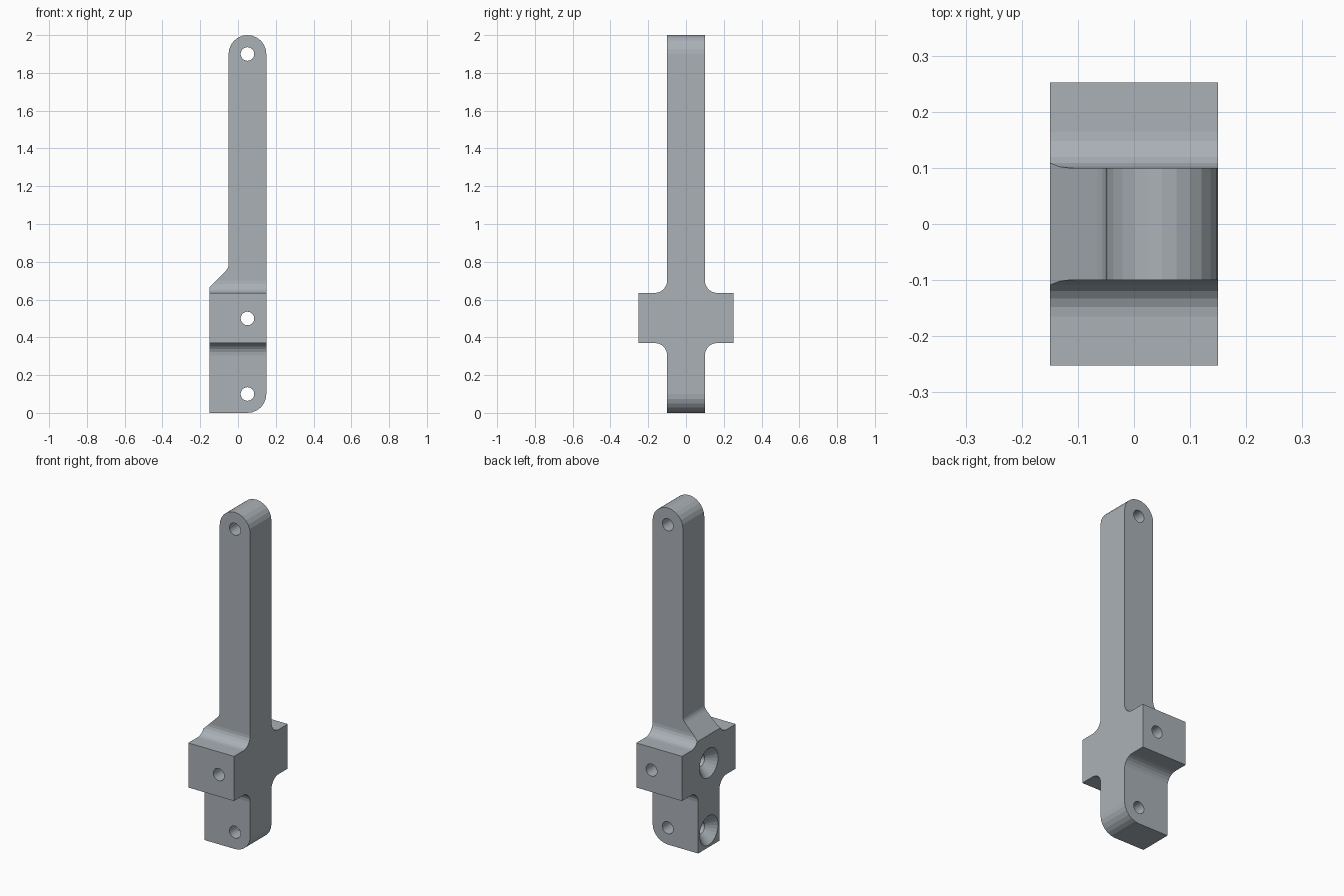
import bpy, bmesh
from math import sin, cos, radians
from mathutils import Matrix, Vector

if "Cube" in bpy.data.objects:
    bpy.data.objects.remove(bpy.data.objects["Cube"], do_unlink=True)

STEEL = (0.40, 0.44, 0.47, 1.0)
mat = bpy.data.materials.new("blue grey metal")
mat.use_nodes = True
mat.diffuse_color = STEEL
mat.node_tree.nodes["Principled BSDF"].inputs["Base Color"].default_value = STEEL


def arc(cx, cz, r, start, end, steps):
    """Points along an arc, angles in degrees."""
    angles = [radians(start + (end - start) * i / steps) for i in range(steps + 1)]
    return [(cx + r * cos(a), cz + r * sin(a)) for a in angles]


def add_object(name, bm):
    bmesh.ops.recalc_face_normals(bm, faces=bm.faces)
    mesh = bpy.data.meshes.new(name)
    bm.to_mesh(mesh)
    bm.free()
    mesh.materials.append(mat)
    obj = bpy.data.objects.new(name, mesh)
    bpy.context.collection.objects.link(obj)
    return obj


def prism(name, points, axis, half):
    """Extrude an outline through the model along the x or y axis."""
    bm = bmesh.new()
    place = (lambda u, v: (u, -half, v)) if axis == "y" else (lambda u, v: (-half, u, v))
    face = bm.faces.new([bm.verts.new(place(u, v)) for u, v in points])
    grown = bmesh.ops.extrude_face_region(bm, geom=[face])["geom"]
    move = Vector((0, 2 * half, 0) if axis == "y" else (2 * half, 0, 0))
    bmesh.ops.translate(bm, vec=move,
                        verts=[g for g in grown if isinstance(g, bmesh.types.BMVert)])
    return add_object(name, bm)


def countersink(name, z):
    """Screw hole turned about the x axis: wide cone, then a narrow bore."""
    profile = [(-0.2, 0), (-0.2, 0.137), (-0.098, 0.035), (0.05, 0.035), (0.05, 0)]
    bm = bmesh.new()
    verts = [bm.verts.new((x, 0, r)) for x, r in profile]
    edges = [bm.edges.new(pair) for pair in zip(verts, verts[1:])]
    bmesh.ops.spin(bm, geom=verts + edges, cent=(0, 0, 0), axis=(1, 0, 0),
                   angle=radians(360), steps=24)
    bmesh.ops.remove_doubles(bm, verts=bm.verts, dist=0.0001)
    bmesh.ops.translate(bm, verts=bm.verts, vec=(0, 0, z))
    return add_object(name, bm)


def combine(target, tool, operation):
    """Apply a boolean and discard the tool."""
    mod = target.modifiers.new(operation, "BOOLEAN")
    mod.operation, mod.solver, mod.object = operation, "EXACT", tool
    bpy.context.view_layer.update()
    graph = bpy.context.evaluated_depsgraph_get()
    mesh = bpy.data.meshes.new_from_object(target.evaluated_get(graph))
    target.modifiers.clear()
    target.data = mesh
    bpy.data.objects.remove(tool, do_unlink=True)


# Side outline: rounded arm, sloped shoulder and rounded foot
side = [(-0.15, 0)]
side += arc(0.05, 0.1, 0.1, -90, 0, 6)
side += arc(0.05, 1.9, 0.1, 0, 180, 12)
side += arc(-0.10, 0.787, 0.05, 0, -45, 3)
side += [(-0.15, 0.667)]
bracket = prism("bracket_arm", side, "y", 0.3)

# Cross outline: narrow bar with filleted flanges, mirrored across the middle
half = [(0.1, -0.1)]
half += arc(0.165, 0.305, 0.065, 180, 90, 6)
half += [(0.252, 0.37), (0.252, 0.635)]
half += arc(0.165, 0.70, 0.065, -90, -180, 6)
half += [(0.1, 2.1)]
cross = half + [(-y, z) for y, z in reversed(half)]
combine(bracket, prism("cross_cutter", cross, "x", 0.3), "INTERSECT")

# Pin holes from front to back
for z in (0.1, 0.5, 1.9):
    circle = arc(0.05, z, 0.036, 0, 360, 24)[:-1]
    combine(bracket, prism("pin_cutter", circle, "y", 0.4), "DIFFERENCE")

# Countersunk screw holes in the stepped side
for z in (0.1, 0.5):
    combine(bracket, countersink("screw_cutter", z), "DIFFERENCE")
